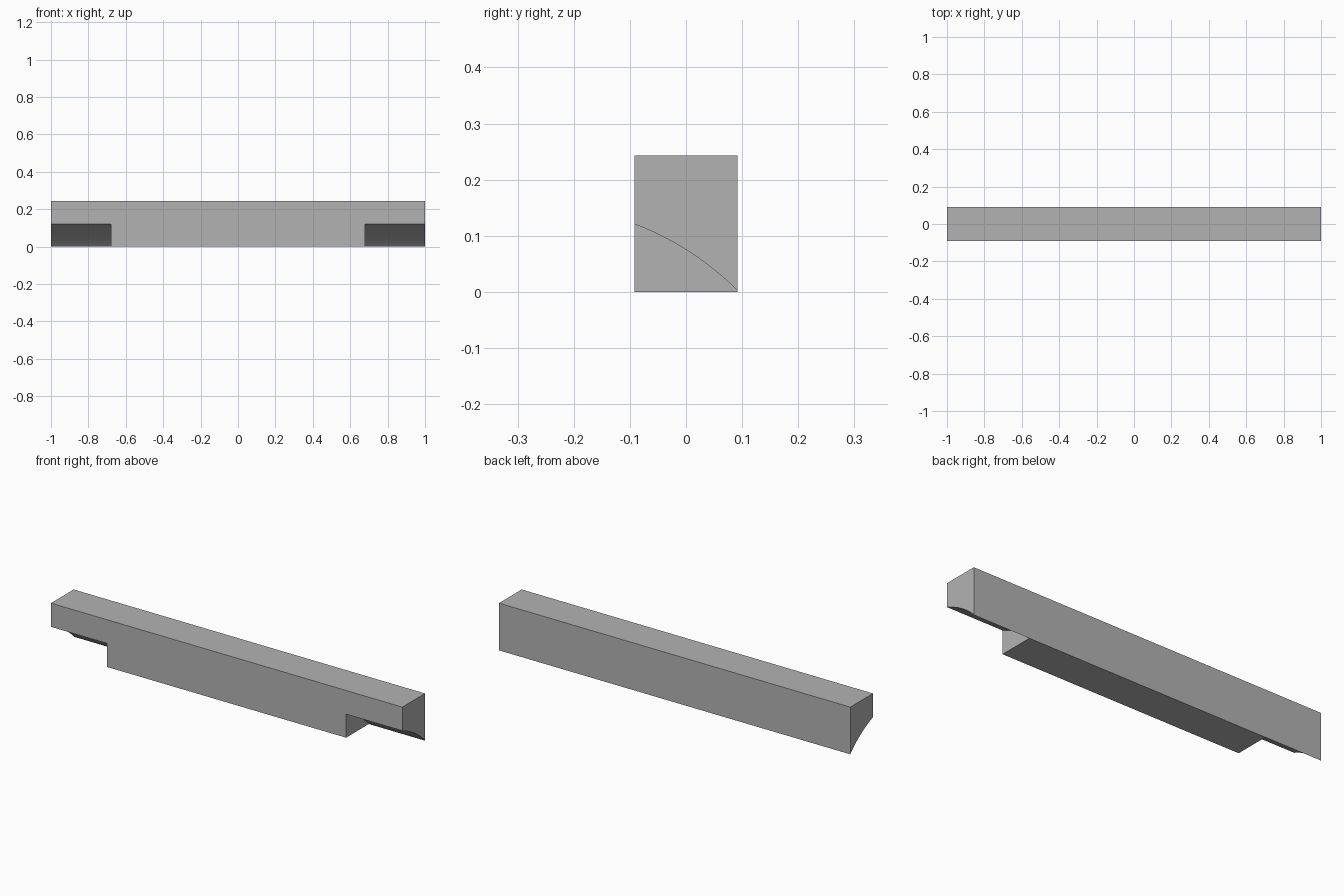
import bpy, bmesh, math
from mathutils import Vector

cube = bpy.data.objects.get("Cube")
if cube:
    bpy.data.objects.remove(cube, do_unlink=True)

HALF_DEPTH, HEIGHT, NOTCH_X = 0.092, 0.243, 0.68

grey = bpy.data.materials.new("plain grey")
grey.use_nodes = True
colour = (0.45, 0.45, 0.45, 1)
grey.diffuse_color = colour
grey.node_tree.nodes["Principled BSDF"].inputs["Base Color"].default_value = colour


def prism(name, profile, x0, x1):
    """Extrude a (y, z) profile along x."""
    bm = bmesh.new()
    face = bm.faces.new([bm.verts.new((x0, y, z)) for y, z in profile])
    ext = bmesh.ops.extrude_face_region(bm, geom=[face])["geom"]
    moved = [v for v in ext if isinstance(v, bmesh.types.BMVert)]
    bmesh.ops.translate(bm, verts=moved, vec=(x1 - x0, 0, 0))
    bmesh.ops.recalc_face_normals(bm, faces=bm.faces)
    mesh = bpy.data.meshes.new(name)
    bm.to_mesh(mesh)
    bm.free()
    mesh.materials.append(grey)
    obj = bpy.data.objects.new(name, mesh)
    bpy.context.collection.objects.link(obj)
    return obj


def arc(start, end, rise, steps=16):
    """Points of a shallow circular arc bulging to the upper side."""
    a, b = Vector(start), Vector(end)
    chord = (b - a).length
    radius = chord ** 2 / (8 * rise) + rise / 2
    along = (b - a).normalized()
    up = Vector((-along.y, along.x))
    centre = (a + b) / 2 - up * (radius - rise)
    half = math.asin(chord / (2 * radius))
    angles = [half * (2 * i / steps - 1) for i in range(steps + 1)]
    return [centre + radius * (along * math.sin(t) + up * math.cos(t)) for t in angles]


# Main rectangular beam
d = HALF_DEPTH
beam = prism("beam", [(-d, 0), (d, 0), (d, HEIGHT), (-d, HEIGHT)], -1, 1)

# Curved notches under the front of both ends
curve = arc((-d, 0.121), (d, 0.002), 0.0115)
slope = (curve[1] - curve[0]).normalized()
before = curve[0] - slope * 0.05
notch = [(before.x, -0.05), (d + 0.05, -0.05), (d + 0.05, -0.045),
         (d, 0)] + [tuple(p) for p in reversed(curve)] + [tuple(before)]
for side, label in ((1, "left"), (-1, "right")):
    cutter = prism(label + "_notch_cutter", notch, side * NOTCH_X, side * 1.1)
    cutter.hide_render = True
    cutter.hide_viewport = False
    mod = beam.modifiers.new(label + "_notch", "BOOLEAN")
    mod.operation = "DIFFERENCE"
    mod.solver = "EXACT"
    mod.object = cutter

# Apply the cuts, then discard the cutters
bpy.context.view_layer.update()
cut = bpy.data.meshes.new_from_object(
    beam.evaluated_get(bpy.context.evaluated_depsgraph_get()))
beam.modifiers.clear()
beam.data = cut
for label in ("left", "right"):
    bpy.data.objects.remove(bpy.data.objects[label + "_notch_cutter"], do_unlink=True)

# Smooth only the curved undersides
bpy.ops.object.select_all(action="DESELECT")
beam.select_set(True)
bpy.context.view_layer.objects.active = beam
bpy.ops.object.shade_smooth_by_angle(angle=math.radians(20))
